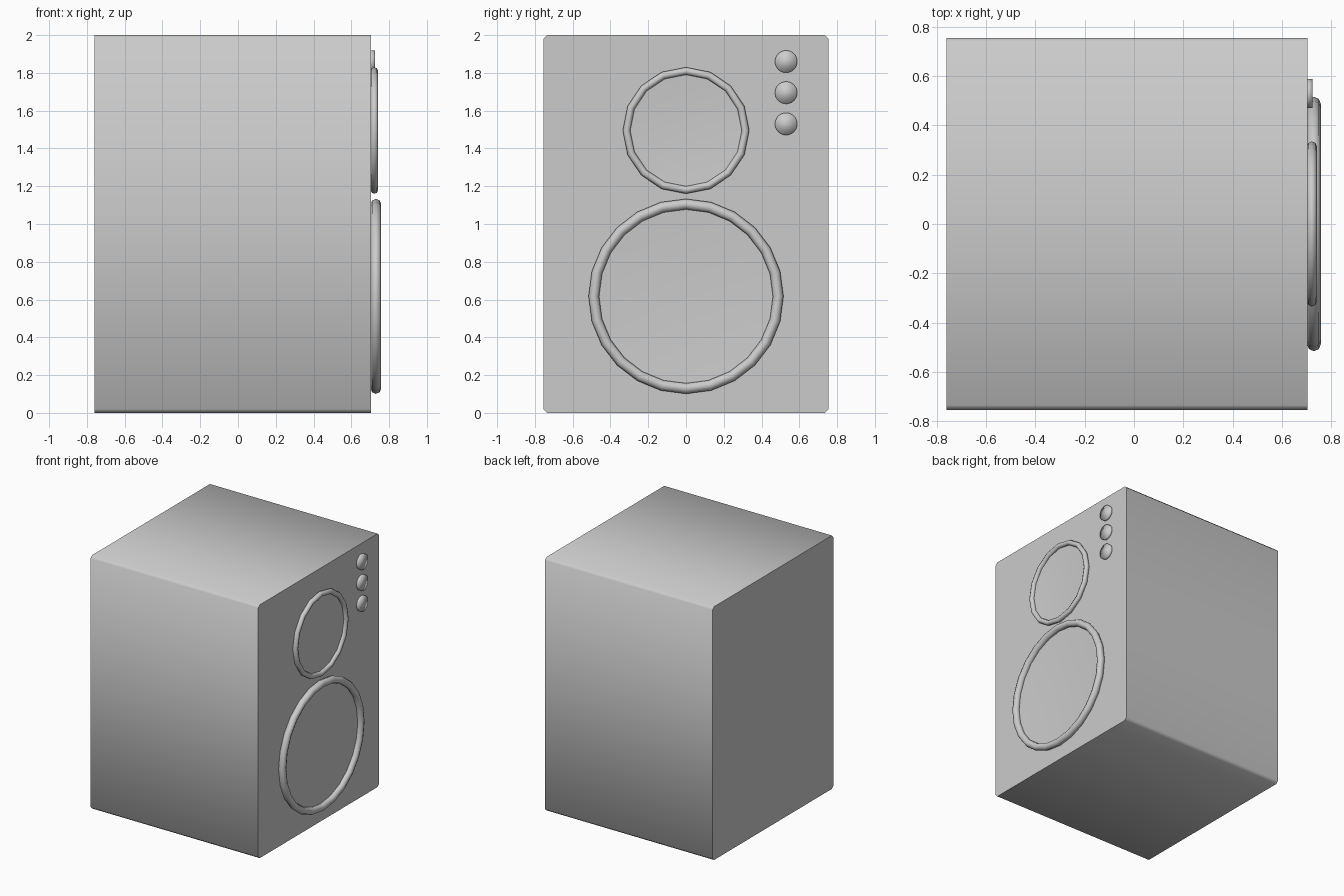
import bpy, bmesh, math
from math import pi, sin, cos

if "Cube" in bpy.data.objects:
    bpy.data.objects.remove(bpy.data.objects["Cube"])

FACE_X = 0.705


def make(name, bm, sharp=60):
    bmesh.ops.recalc_face_normals(bm, faces=bm.faces)
    me = bpy.data.meshes.new(name)
    bm.to_mesh(me)
    bm.free()
    ob = bpy.data.objects.new(name, me)
    bpy.context.collection.objects.link(ob)
    bpy.ops.object.select_all(action='DESELECT')
    ob.select_set(True)
    bpy.context.view_layer.objects.active = ob
    if sharp:
        bpy.ops.object.shade_smooth_by_angle(angle=math.radians(sharp))
    else:
        bpy.ops.object.shade_smooth()
    return ob


def cabinet():
    # Chamfered rectangle extruded from back to front face
    h, c = 0.755, 0.02
    outline = [(-h + c, 0), (h - c, 0), (h, c), (h, 2 - c),
               (h - c, 2), (-h + c, 2), (-h, 2 - c), (-h, c)]
    bm = bmesh.new()
    face = bm.faces.new([bm.verts.new((-0.76, y, z)) for y, z in outline])
    ext = bmesh.ops.extrude_face_region(bm, geom=[face], use_keep_orig=True)
    verts = [v for v in ext["geom"] if isinstance(v, bmesh.types.BMVert)]
    bmesh.ops.translate(bm, verts=verts, vec=(FACE_X + 0.76, 0, 0))
    make("cabinet", bm)


def lathe(name, profile, y, z, sides, closed=False):
    # Revolve (x, radius) points around the x axis
    bm = bmesh.new()
    rings = []
    for x, r in profile:
        if r == 0:
            rings.append([bm.verts.new((x, y, z))] * sides)
        else:
            rings.append([bm.verts.new((x, y + r * sin(2 * pi * i / sides),
                                        z + r * cos(2 * pi * i / sides)))
                          for i in range(sides)])
    pairs = list(zip(rings, rings[1:]))
    if closed:
        pairs.append((rings[-1], rings[0]))
    for a, b in pairs:
        for i in range(sides):
            j = (i + 1) % sides
            bm.faces.new(list(dict.fromkeys((a[i], a[j], b[j], b[i]))))
    return make(name, bm)


def driver(name, z, outer, minor, sides):
    # Round surround ring
    major, cx = outer - minor, FACE_X - 0.003 + minor
    tube = [(cx + minor * sin(pi * k / 4), major + minor * cos(pi * k / 4))
            for k in range(8)]
    lathe(name + "_ring", tube, 0, z, sides, closed=True)
    # Shallow dished cone, closed at the back inside the cabinet
    rim, depth = major - minor * 0.5, minor * 0.5
    dish = [(FACE_X - 0.01, 0), (FACE_X - 0.01, rim)]
    dish += [(FACE_X + 0.002 + depth * t * t, rim * t)
             for t in (1, 0.8, 0.6, 0.4, 0.2, 0)]
    lathe(name + "_cone", dish, 0, z, sides)


cabinet()
driver("woofer", 0.617, 0.516, 0.028, 24)
driver("tweeter", 1.495, 0.335, 0.02, 16)

# Three control knobs
for n, z in enumerate((1.86, 1.695, 1.53)):
    bm = bmesh.new()
    bmesh.ops.create_cone(bm, cap_ends=True, segments=32, radius1=0.059,
                          radius2=0.059, depth=0.03)
    for v in bm.verts:
        v.co = (v.co.z + FACE_X + 0.005, v.co.x + 0.53, v.co.y + z)
    make(f"knob_{n + 1}", bm, sharp=0)
